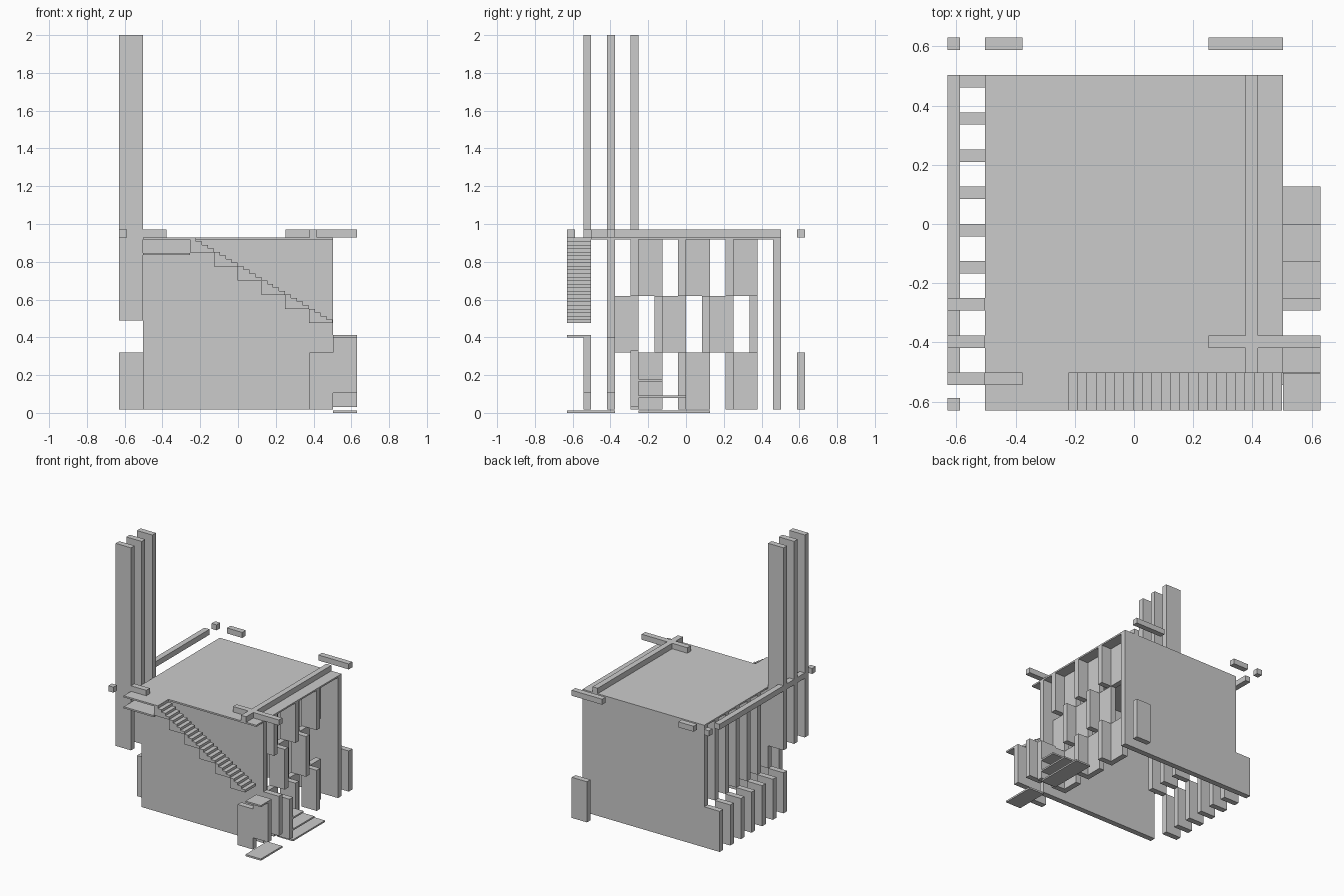
import bpy, bmesh

if "Cube" in bpy.data.objects:
    bpy.data.objects.remove(bpy.data.objects["Cube"])

T = 0.042          # panel thickness
C = 0.1256         # grid cell


def box(bm, x0, x1, y0, y1, z0, z1):
    v = [bm.verts.new((x, y, z)) for z in (z0, z1)
         for x, y in ((x0, y0), (x1, y0), (x1, y1), (x0, y1))]
    for f in ((3, 2, 1, 0), (4, 5, 6, 7), (0, 1, 5, 4),
              (1, 2, 6, 5), (2, 3, 7, 6), (3, 0, 4, 7)):
        bm.faces.new([v[i] for i in f])


def part(name, boxes):
    bm = bmesh.new()
    for b in boxes:
        box(bm, *b)
    me = bpy.data.meshes.new(name)
    bm.to_mesh(me)
    bm.free()
    ob = bpy.data.objects.new(name, me)
    bpy.context.collection.objects.link(ob)


def fin_y(k):
    """y span of the k-th fin, counted from the back."""
    top = 0.503 - C * k
    return top - T, top


L, R = -0.503, 0.503
LO, RO = -0.63, 0.63

# main walls and roof
part("front_wall", [(L, R, *fin_y(7), 0.017, 0.917)])
part("back_wall", [(L, R, *fin_y(0), 0.017, 0.917)])
part("roof_slab", [(L, R, L, R, 0.917, 0.929),
                   (L, -0.222, LO, L, 0.917, 0.929)])
part("landing_under_slab", [(L, -0.253, LO, L, 0.835, 0.847)])
part("rear_panel", [(R - C, R, 0.588, 0.63, 0.017, 0.32)])

# left side: stepped fins and tall pillars
part("left_lower_fins", [(LO, L, *fin_y(k), 0.017, 0.32) for k in range(7)])
part("left_upper_fins", [(L, L + C, *fin_y(k), 0.32, 0.917) for k in range(1, 7)])
part("tall_pillars", [(LO, L, *fin_y(k), 0.488, 2.0) for k in (6, 7, 8)])

# right side: staggered L-shaped screens
screens = []
for z0, z1, ks in ((0.017, 0.32, (6, 4, 2)), (0.32, 0.62, (7, 5, 3)),
                   (0.62, 0.917, (6, 4, 2))):
    for k in ks:
        y0, y1 = fin_y(k)
        if k != 7:
            screens.append((R - C, R, y0, y1, z0, z1))
        screens.append((R - C, R - C + T, y1, y1 + C, z0, z1))
part("right_screens", screens)

# roof beams
B = (0.929, 0.97)
part("roof_beams", [
    (LO, LO + T, L, R, *B),
    (R - C, R - C + T, L, R, *B),
    (R - 2 * C, RO, *fin_y(7), *B),
    (R - 2 * C, R, 0.588, 0.63, *B),
    (L, L + C, 0.588, 0.63, *B),
    (LO, LO + T, 0.588, 0.63, *B),
    (L, L + C, *fin_y(8), *B),
    (LO, LO + T, LO, LO + T, *B),
])

# outside staircase: six modules of four steps
steps = []
run, rise = C / 4, 0.0188
for i in range(24):
    x = -0.253 + run * i
    steps.append((x, x + run, LO, L, 0.85 - 0.075 * (i // 4), 0.927 - rise * i))
part("outer_stairs", steps)

# front right entry
part("entry_fins", [
    (R - C, R, *fin_y(8), 0.017, 0.32),
    (R, RO, *fin_y(8), 0.105, 0.40),
    (R, RO, *fin_y(7), 0.105, 0.40),
    (R, RO, *fin_y(6), 0.03, 0.33),
])
part("entry_canopy", [(R, RO, LO, L, 0.40, 0.412)])
part("entry_ground_slab", [(R, RO, LO, -0.376, 0, 0.013)])
ys = fin_y(6)[1]
part("entry_steps", [(R, RO, ys, ys + C * n, z, z + 0.012)
                     for n, z in ((3, 0.0), (2, 0.08), (1, 0.167))])
